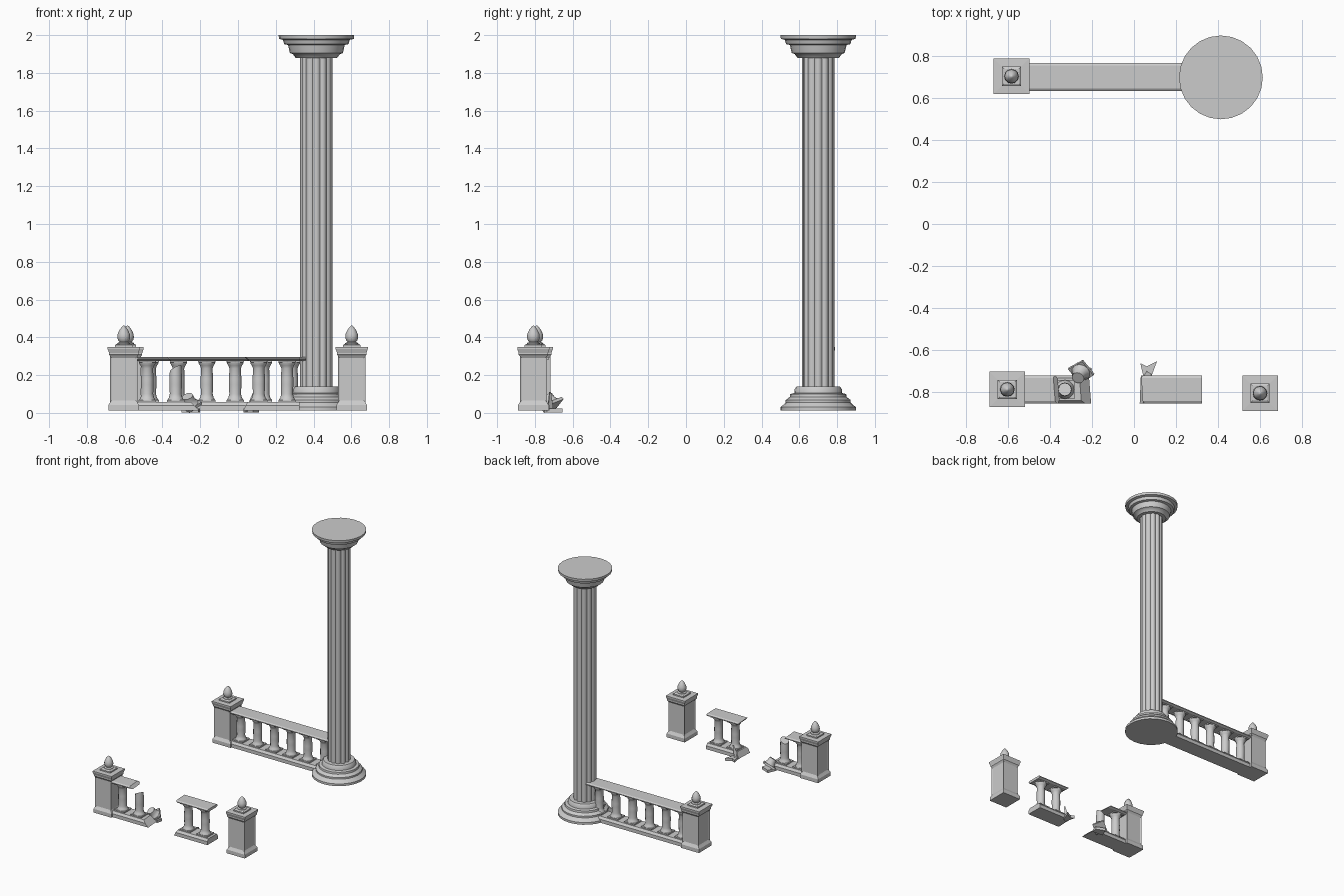
import bpy, bmesh
from math import pi, cos, sin, sqrt
from mathutils import Matrix, Vector

if "Cube" in bpy.data.objects:
    bpy.data.objects.remove(bpy.data.objects["Cube"])


def finish(name, bm, loc=(0, 0, 0), rot=(0, 0, 0), smooth=False):
    bmesh.ops.recalc_face_normals(bm, faces=bm.faces)
    me = bpy.data.meshes.new(name)
    bm.to_mesh(me)
    bm.free()
    ob = bpy.data.objects.new(name, me)
    bpy.context.collection.objects.link(ob)
    ob.location, ob.rotation_euler = loc, rot
    if smooth:
        bpy.ops.object.select_all(action='DESELECT')
        ob.select_set(True)
        bpy.context.view_layer.objects.active = ob
        bpy.ops.object.shade_smooth_by_angle(angle=0.7)
    return ob


def skin(bm, rings):
    """Bridge equal-length rings of points and cap both ends."""
    vs = [[bm.verts.new(p) for p in r] for r in rings]
    n = len(vs[0])
    for a, b in zip(vs, vs[1:]):
        for i in range(n):
            j = (i + 1) % n
            bm.faces.new((a[i], a[j], b[j], b[i]))
    bm.faces.new(vs[0])
    bm.faces.new(vs[-1])


def turned(bm, profile, n):
    """Round stack from (radius, z); n=4 gives a square stack of half-width radius."""
    k, off = (sqrt(2), pi / 4) if n == 4 else (1, 0)
    skin(bm, [[(r * k * cos(off + 2 * pi * i / n), r * k * sin(off + 2 * pi * i / n), z)
               for i in range(n)] for r, z in profile])


# column: stepped base, mirrored as the capital, and a reeded shaft
def column(x, y):
    base = [(.2, .012), (.2, .03), (.188, .04), (.172, .055), (.172, .068), (.15, .085),
            (.148, .1), (.127, .105), (.125, .125), (.115, .14), (.08, .14)]
    cap = [(.08, 1.88), (.11, 1.88), (.125, 1.9), (.14, 1.905), (.145, 1.925), (.15, 1.948),
           (.17, 1.952), (.177, 1.975), (.198, 1.98), (.2, 2.0)]
    for name, prof in (("column_base", base), ("column_capital", cap)):
        bm = bmesh.new()
        turned(bm, prof, 24)
        finish(name, bm, (x, y, 0), smooth=True)
    bm = bmesh.new()
    lobes, rs = 12, (.076, .083, .086, .083)
    ring = []
    for i in range(lobes * 4):
        a = 2 * pi * (i / 4 - .5) / lobes
        ring.append((rs[i % 4] * cos(a), rs[i % 4] * sin(a)))
    skin(bm, [[(px, py, z) for px, py in ring] for z in (.13, 1.89)])
    finish("column_shaft", bm, (x, y, 0), smooth=True)


# square post with recessed panels, cap and acorn finial
def post(name, x, y):
    bm = bmesh.new()
    turned(bm, [(.081, .012), (.081, .042), (.072, .056), (.072, .3), (.078, .308),
                (.078, .318), (.085, .338), (.085, .348), (.046, .35), (.046, .36),
                (.036, .366)], 4)
    bm.normal_update()
    sides = [f for f in bm.faces if abs(f.normal.z) < .01 and f.calc_area() > .02]
    bmesh.ops.recalc_face_normals(bm, faces=bm.faces)
    bmesh.ops.inset_individual(bm, faces=sides, thickness=.012, depth=-.005)
    finish(name, bm, (x, y, 0))
    bm = bmesh.new()
    turned(bm, [(.036, .36), (.034, .37), (.022, .375), (.03, .385), (.034, .4), (.032, .418),
                (.022, .44), (.008, .458), (.002, .462)], 12)
    finish(name + "_finial", bm, (x, y, 0), smooth=True)


BAL = [(.045, .06), (.045, .068), (.036, .08), (.031, .1), (.033, .15), (.033, .18),
       (.030, .235), (.036, .25), (.044, .262), (.046, .275)]


def baluster(name, x, y, top=None):
    bm = bmesh.new()
    prof = BAL if top is None else [p for p in BAL if p[1] < top] + [(.031, top)]
    turned(bm, prof, 12)
    turned(bm, [(.046, .055), (.046, .068)], 4)
    if top is None:
        turned(bm, [(.044, .268), (.046, .283)], 4)
    else:
        bm.verts.ensure_lookup_table()
        for v in bm.verts:      # jagged broken top
            if v.co.z > top - .001:
                v.co.z += .5 * v.co.x - .3 * v.co.y
    finish(name, bm, (x, y, 0), smooth=True)


LOWER = [(-.067, .012), (.067, .012), (.067, .04), (.054, .058), (-.054, .058), (-.067, .04)]
UPPER = [(-.05, .276), (.05, .276), (.066, .284), (.066, .29), (.055, .297), (-.055, .297),
         (-.066, .29), (-.066, .284)]


# rail along x; slants shift the ends with height for broken edges
def rail(name, section, x0, x1, y, s0=0, s1=0):
    zb = section[0][1]
    bm = bmesh.new()
    skin(bm, [[(x + s * (pz - zb) + s * .08 * py, py, pz) for py, pz in section]
              for x, s in ((x0, s0), (x1, s1))])
    finish(name, bm, (0, y, 0))


column(.415, .7)

# intact balustrade at the back
post("back_post", -.585, .705)
rail("back_lower_rail", LOWER, -.53, .36, .702)
rail("back_upper_rail", UPPER, -.53, .36, .702)
for i in range(6):
    baluster("back_baluster", -.465 + .15 * i, .702)

# broken balustrade at the front
post("front_left_post", -.605, -.79)
post("front_right_post", .602, -.808)
rail("front_left_lower_rail", LOWER, -.55, -.21, -.79, 0, -1)
rail("front_left_upper_rail", UPPER, -.55, -.36, -.79, 0, -1)
baluster("front_left_baluster", -.48, -.79)
baluster("broken_baluster", -.33, -.79, .235)
rail("middle_lower_rail", LOWER, .03, .325, -.79, .5)
rail("middle_upper_rail", UPPER, .055, .325, -.79, -.8)
for x in (.11, .26):
    baluster("middle_baluster", x, -.79)

# fallen baluster end leaning on the left rail
bm = bmesh.new()
turned(bm, [(.045, 0), (.045, .016)], 4)
turned(bm, [(.045, .016), (.036, .028), (.031, .045), (.03, .065)], 12)
finish("fallen_baluster_end", bm, (-.25, -.7, .036), (.35, -.55, .5), True)

# flat shards on the ground
for name, pts in (("left_shard", [(-.3, -.73), (-.21, -.735), (-.2, -.69), (-.27, -.66)]),
                  ("middle_shard", [(.03, -.665), (.06, -.68), (.11, -.655), (.08, -.735),
                                    (.05, -.75)])):
    bm = bmesh.new()
    skin(bm, [[(px, py, z) for px, py in pts] for z in (.002, .024)])
    finish(name, bm)

# standing splinter beside the middle rail
bm = bmesh.new()
skin(bm, [[(.035, -.735, .005), (.075, -.73, .005), (.055, -.7, .005)],
          [(.08, -.725, .11), (.086, -.723, .11), (.083, -.715, .11)]])
finish("middle_splinter", bm)
